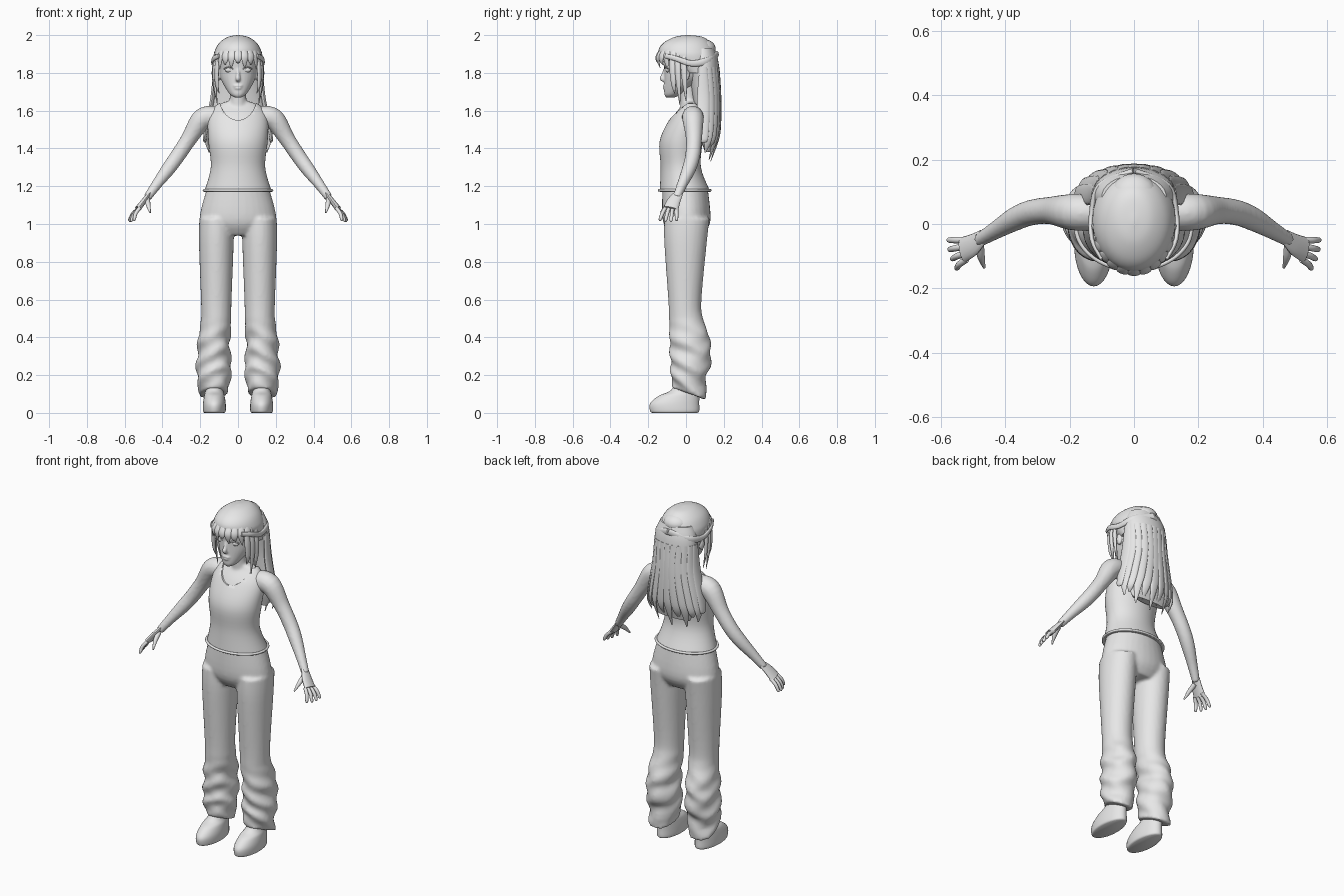
import bpy, bmesh, math
from mathutils import Vector, Matrix

if "Cube" in bpy.data.objects:
    bpy.data.objects.remove(bpy.data.objects["Cube"])

clay = bpy.data.materials.new("plain_grey")
clay.use_nodes = True
clay.diffuse_color = (.8, .8, .8, 1)
clay.node_tree.nodes["Principled BSDF"].inputs["Base Color"].default_value = clay.diffuse_color


def spline(rows, steps=5):
    """Catmull-Rom curve through rows of numbers."""
    rows = [Vector(r) for r in rows]
    padded = [rows[0]] + rows + [rows[-1]]
    curve = []
    for before, start, end, after in zip(padded, padded[1:], padded[2:], padded[3:]):
        for step in range(steps):
            t = step / steps
            bend = 2 * before - 5 * start + 4 * end - after + t * (3 * (start - end) + after - before)
            curve.append(start + (end - before + t * bend) * t / 2)
    return curve + [rows[-1]]


def skin(bm, sections, sides):
    """Join ellipses, each given as centre, width vector and depth vector."""
    rings = []
    for centre, wide, deep in sections:
        angles = [math.tau * k / sides for k in range(sides)]
        rings.append([bm.verts.new(centre + wide * math.cos(a) + deep * math.sin(a)) for a in angles])
    for lower, upper in zip(rings, rings[1:]):
        for k in range(sides):
            nxt = (k + 1) % sides
            bm.faces.new((lower[k], lower[nxt], upper[nxt], upper[k]))
    bm.faces.new(rings[0])
    bm.faces.new(rings[-1])


def stack(bm, rows, shift=0, sides=32):
    """Level sections given as (height, half width, front, back); a shift makes a pair."""
    for x in {shift, -shift}:
        skin(bm, [(Vector((x, (front + back) / 2, z)), Vector((half, 0, 0)), Vector((0, (back - front) / 2, 0)))
                  for z, half, front, back in spline(rows)], sides)


def limb(bm, rows, side=(1, 0, 0), flat=1, pair=False, sides=16):
    """Tube along (x, y, z, radius); flat scales its depth."""
    for mirror in ((1, -1) if pair else (1,)):
        flip = Matrix.Diagonal((mirror, 1, 1))
        curve = [(flip @ p.to_3d() if len(p) == 3 else flip @ Vector(p[:3]), p[3]) for p in spline(rows)]
        sections = []
        for i, (centre, radius) in enumerate(curve):
            along = (curve[min(i + 1, len(curve) - 1)][0] - curve[max(i - 1, 0)][0]).normalized()
            wide = flip @ Vector(side)
            wide = (wide - along * wide.dot(along)).normalized()
            radius = max(radius, .001)
            sections.append((centre, wide * radius, along.cross(wide) * radius * flat))
        skin(bm, sections, sides)


def lock(bm, path, width, side, flat=.4, pair=False):
    """Hair strand that swells, then tapers to a tip."""
    last = len(path) - 1
    rows = [(*p, width * (1 - .9 * (i / last) ** 3) * (.6 if i == 0 else 1)) for i, p in enumerate(path)]
    limb(bm, rows, side, flat, pair)


def ball(bm, place, size):
    for x in {place[0], -place[0]}:
        fit = Matrix.Translation((x, *place[1:])) @ Matrix.Diagonal((*size, 1))
        bmesh.ops.create_uvsphere(bm, u_segments=16, v_segments=10, radius=1, matrix=fit)


def finish(name, bm, voxel=0):
    """Make a smooth shaded object, blending its pieces if a voxel size is given."""
    bmesh.ops.recalc_face_normals(bm, faces=bm.faces[:])
    mesh = bpy.data.meshes.new(name)
    bm.to_mesh(mesh)
    bm.free()
    mesh.materials.append(clay)
    part = bpy.data.objects.new(name, mesh)
    bpy.context.collection.objects.link(part)
    bpy.ops.object.select_all(action='DESELECT')
    part.select_set(True)
    bpy.context.view_layer.objects.active = part
    bpy.ops.object.shade_smooth_by_angle(angle=math.radians(45))
    if voxel:
        blend = part.modifiers.new("blend", 'REMESH')
        blend.mode, blend.voxel_size, blend.use_smooth_shade = 'VOXEL', voxel, True
        soften = part.modifiers.new("soften", 'SMOOTH')
        soften.factor, soften.iterations = .5, 4
    return part


# Body: torso, neck and arms blended together
torso = [(1.17, .17, -.13, .12), (1.3, .135, -.125, .07), (1.44, .148, -.13, .08),
         (1.56, .148, -.075, .095), (1.63, .105, -.02, .075), (1.65, .05, -.02, .06)]
bm = bmesh.new()
stack(bm, torso)
stack(bm, [(1.6, .055, -.03, .07), (1.67, .043, -.03, .055), (1.76, .045, -.04, .05)])
limb(bm, [(.12, .035, 1.57, .055), (.19, .037, 1.555, .057), (.26, .042, 1.45, .043),
          (.32, .035, 1.36, .04), (.37, .015, 1.29, .037), (.43, -.02, 1.21, .028),
          (.48, -.05, 1.14, .022)], side=(1, 0, 1), pair=True)
finish("body", bm, voxel=.008)

# Hands: palm, four fanned fingers and a thumb
bm = bmesh.new()
across = (0, 1, 0)
limb(bm, [(.47, -.04, 1.16, .024), (.5, -.065, 1.12, .035), (.53, -.08, 1.08, .04)],
     side=across, flat=.4, pair=True)
for finger in range(4):
    base = Vector((.52, -.05 - .02 * finger, 1.085))
    tip = Vector((.58 - .003 * finger ** 2, -.05 - .03 * finger, 1.01 + .005 * abs(finger - 1.5)))
    knuckle = base.lerp(tip, .5) + Vector((.005, 0, .005))
    limb(bm, [(*base, .01), (*knuckle, .01), (*base.lerp(tip, .9), .008), (*tip, .002)],
         side=across, pair=True)
limb(bm, [(.48, -.06, 1.13, .014), (.475, -.1, 1.1, .012), (.465, -.135, 1.06, .004)], pair=True)
finish("hands", bm)

# Tank top: the torso grown outward, with a hem and a scooped neckline
bm = bmesh.new()
ease = .009
stack(bm, [(z, half + ease, front - ease, back + ease) for z, half, front, back in torso], sides=48)
limb(bm, [(.18 * math.cos(a), -.007 + .135 * math.sin(a), 1.178, .007)
          for a in (math.tau * k / 16 for k in range(17))], side=(0, 0, 1))
tank_top = finish("tank_top", bm)
bm = bmesh.new()
scoop = Matrix.Translation((0, 0, 1.68)) @ Matrix.Diagonal((.1, 1, .13, 1)) @ Matrix.Rotation(math.pi / 2, 4, 'X')
bmesh.ops.create_cone(bm, cap_ends=True, segments=48, radius1=1, radius2=1, depth=1, matrix=scoop)
cutter = finish("neckline_cutter", bm)
cutter.hide_render = True
cutter.hide_set(True)
neckline = tank_top.modifiers.new("neckline", 'BOOLEAN')
neckline.operation, neckline.object = 'DIFFERENCE', cutter

# Loose trousers
bm = bmesh.new()
stack(bm, [(1.19, .165, -.125, .115), (1.02, .203, -.123, .13), (.94, .14, -.08, .09)])
stack(bm, [(1.03, .09, -.115, .125), (.9, .092, -.115, .11), (.6, .081, -.094, .082), (.5, .08, -.09, .09),
           (.4, .085, -.087, .125), (.33, .085, -.087, .13), (.26, .093, -.08, .13),
           (.2, .09, -.083, .105), (.1, .076, -.07, .11)], shift=.115)


def ramp(height, top, bottom):
    return max(0, min(1, (top - height) / (top - bottom)))


for v in bm.verts:  # soft folds, and cuffs that drop toward the heel
    x, y, z = v.co
    folds = ramp(z, .5, .38)
    v.co.x += math.copysign(folds * (.013 + .007 * math.sin(z * 55 + y * 28)), x)
    v.co.y += folds * .005 * math.sin(z * 60 + abs(x) * 40)
    v.co.z -= ramp(z, .3, .12) * .36 * (y - .02)
finish("trousers", bm, voxel=.0095)

# Shoes
bm = bmesh.new()
stack(bm, [(0, .053, -.178, .06), (.01, .06, -.19, .07), (.05, .06, -.19, .07), (.09, .054, -.145, .07),
           (.12, .047, -.08, .067), (.19, .044, -.035, .06)], shift=.125)
finish("shoes", bm)

# Head with nose, lips and ears
bm = bmesh.new()
stack(bm, [(1.67, .018, -.105, -.06), (1.69, .046, -.115, -.02), (1.76, .088, -.115, .07),
           (1.82, .1, -.116, .1), (1.89, .108, -.12, .11), (1.95, .08, -.08, .09)])
limb(bm, [(0, -.108, 1.825, .009), (0, -.12, 1.79, .01), (0, -.127, 1.77, .013), (0, -.11, 1.76, .01)])
for height, half in ((1.731, .026), (1.719, .021)):
    ball(bm, (0, -.112, height), (half, .011, .007))
ball(bm, (.104, 0, 1.79), (.012, .02, .033))
finish("head", bm, voxel=.005)

# Eyes with upper lids
bm = bmesh.new()
ball(bm, (.046, -.096, 1.816), (.024, .012, .014))
limb(bm, [(.018, -.108, 1.815, .003), (.045, -.11, 1.832, .004), (.075, -.094, 1.82, .003)],
     side=(0, 0, 1), pair=True)
finish("eyes", bm)

# Hair crown
bm = bmesh.new()
stack(bm, [(1.8, .118, -.03, .15), (1.88, .129, -.13, .162), (1.92, .122, -.145, .155),
           (1.96, .098, -.118, .13), (1.99, .055, -.06, .09), (2, .005, 0, .02)])
finish("hair_crown", bm)

# Hair swept from the temples and gathered at the back
bm = bmesh.new()
ball(bm, (0, .085, 1.93), (.075, .072, .05))
limb(bm, [(.1, -.11, 1.89, .012), (.13, -.05, 1.875, .014), (.132, .03, 1.85, .016),
          (.105, .12, 1.865, .02), (0, .165, 1.9, .018)], side=(0, 0, 1), flat=.5, pair=True)
finish("hair_gathered_back", bm)

# Long hair curtain with separate tips
bm = bmesh.new()
stack(bm, [(1.93, .1, .02, .15), (1.85, .127, .01, .173), (1.7, .13, .03, .18),
           (1.5, .16, .065, .17), (1.38, .11, .1, .14)])
for strand in range(-5, 6):
    a = math.radians(strand * 17)
    s, c = math.sin(a), math.cos(a)
    tip = 1.33 + .045 * (strand % 2) + .003 * strand ** 2
    lock(bm, [(spread * s, .085 + depth * c, z) for spread, depth, z in
              ((.125, .085, 1.83), (.133, .09, 1.68), (.165, .09, 1.52), (.178, .08, 1.44), (.165, .045, tip))],
         width=.034, side=(c, -s, 0), flat=.35)
finish("hair_curtain", bm)

# Fringe and face-framing locks
bm = bmesh.new()
for strand in range(-4, 5):
    a = math.radians(strand * 17)
    s, c = math.sin(a), math.cos(a)
    tip = 1.85 - .02 * (strand % 2) - .004 * abs(strand)
    lock(bm, [(spread * s, -.02 - depth * c, z) for spread, depth, z in
              ((.1, .105, 1.935), (.118, .13, 1.895), (.122, .133, 1.865), (.125, .122, tip))],
         width=.021, side=(c, s, 0))
for x, y, tip in ((.112, -.072, 1.69), (.122, -.045, 1.63), (.126, -.012, 1.65)):
    lock(bm, [(x - .01, y, 1.91), (x, y, 1.83), (x, y + .006, 1.74), (x - .013, y + .012, tip)],
         width=.018, side=(.5, 1, 0), flat=.6, pair=True)
finish("hair_fringe", bm)
